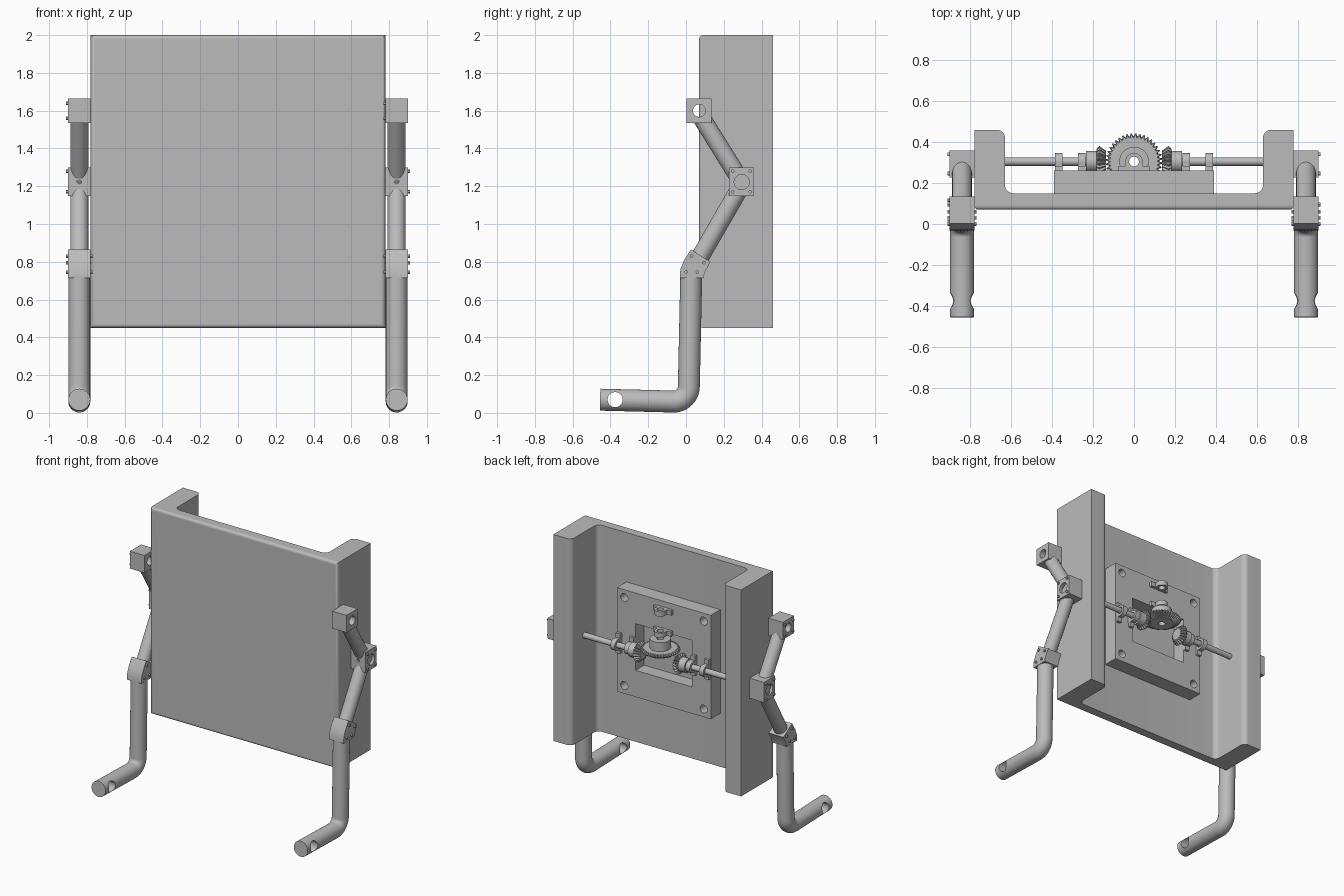
import bpy, bmesh, math
from mathutils import Vector

if "Cube" in bpy.data.objects:
    bpy.data.objects.remove(bpy.data.objects["Cube"])

grey = bpy.data.materials.new("plain grey")
grey.use_nodes = True
grey.diffuse_color = (0.5, 0.5, 0.5, 1)
grey.node_tree.nodes["Principled BSDF"].inputs["Base Color"].default_value = (0.5, 0.5, 0.5, 1)


def finish(name, bm):
    bmesh.ops.recalc_face_normals(bm, faces=bm.faces)
    mesh = bpy.data.meshes.new(name)
    bm.to_mesh(mesh)
    bm.free()
    mesh.materials.append(grey)
    obj = bpy.data.objects.new(name, mesh)
    bpy.context.collection.objects.link(obj)
    smooth(obj)
    return obj


def activate(obj):
    bpy.ops.object.select_all(action='DESELECT')
    obj.select_set(True)
    bpy.context.view_layer.objects.active = obj


def smooth(obj):
    activate(obj)
    bpy.ops.object.shade_smooth_by_angle(angle=math.radians(30))


def loft(name, rings):
    """Closed solid through a list of equal-length rings of points."""
    bm = bmesh.new()
    rows = [[bm.verts.new(p) for p in ring] for ring in rings]
    n = len(rows[0])
    for a, b in zip(rows, rows[1:]):
        for i in range(n):
            bm.faces.new((a[i], a[(i + 1) % n], b[(i + 1) % n], b[i]))
    bm.faces.new(rows[0])
    bm.faces.new(rows[-1])
    return finish(name, bm)


def box(name, x, y, z):
    return loft(name, [[(x[0], v, w), (x[1], v, w), (x[1], v, u), (x[0], v, u)]
                       for v in y for w, u in [z]])


def side_prism(name, x, outline):
    return loft(name, [[(v, a, b) for a, b in outline] for v in x])


def tube(name, path, r, n=40):
    """Round bar swept along a path."""
    pts = [Vector(p) for p in path]
    rings = []
    for i, p in enumerate(pts):
        t = (pts[min(i + 1, len(pts) - 1)] - pts[max(i - 1, 0)]).normalized()
        u = Vector((0, 1, 0)) if abs(t.x) > 0.9 else Vector((1, 0, 0))
        v = t.cross(u)
        rings.append([p + r * (u * math.cos(k * math.tau / n) + v * math.sin(k * math.tau / n))
                      for k in range(n)])
    return loft(name, rings)


def boolean(obj, other, mode='DIFFERENCE'):
    mod = obj.modifiers.new("cut", 'BOOLEAN')
    mod.operation, mod.object, mod.solver = mode, other, 'EXACT'
    activate(obj)
    bpy.ops.object.modifier_apply(modifier=mod.name)
    bpy.data.objects.remove(other)
    smooth(obj)


def arc(cx, cy, r, a0, a1, n=8):
    return [(cx + r * math.cos(math.radians(a0 + (a1 - a0) * i / n)),
             cy + r * math.sin(math.radians(a0 + (a1 - a0) * i / n))) for i in range(n + 1)]


def gear(name, centre, axis, teeth, sections):
    """Toothed bevel wheel; sections are (offset, root radius, tip radius)."""
    c, w = Vector(centre), Vector(axis)
    u = Vector((0, 1, 0))
    v = w.cross(u)
    rings = []
    for off, root, tip in sections:
        ring = []
        for k in range(teeth * 4):
            r, a = (root if k % 4 < 2 else tip), k * math.tau / (teeth * 4)
            ring.append(c + w * off + r * (u * math.cos(a) + v * math.sin(a)))
        rings.append(ring)
    return loft(name, rings)


# Channel-shaped back panel with rounded flanges
half = [(0.78, 0.07), (0.78, 0.46)] + arc(0.67, 0.42, 0.04, 90, 180) + arc(0.59, 0.19, 0.04, 0, -90)
outline = half + [(-x, y) for x, y in reversed(half)]
panel = loft("panel", [[(x, y, z) for x, y in outline] for z in (0.45, 2.0)])
bm = bmesh.new()
bm.from_mesh(panel.data)
front = [e for e in bm.edges if all(v.co.y < 0.08 for v in e.verts)]
bmesh.ops.bevel(bm, geom=front, offset=0.02, segments=4, profile=0.5, affect='EDGES')
bm.to_mesh(panel.data)
bm.free()
smooth(panel)

# Mounting plate with pocket and corner holes
SY, SZ, PZ = 0.305, 1.225, 1.24
plate = box("mounting_plate", (-0.39, 0.39), (0.149, 0.262), (PZ - 0.39, PZ + 0.39))
boolean(plate, box("pocket", (-0.235, 0.235), (0.16, 0.4), (1.05, 1.40)))
for x in (-0.33, 0.33):
    for z in (-0.33, 0.33):
        boolean(plate, tube("hole", [(x, 0.16, PZ + z), (x, 0.4, PZ + z)], 0.03))

# Crown gear with hub, bored through
crown = gear("crown_gear", (0, SY, 0), (0, 0, 1), 40,
             [(1.258, 0.08, 0.09), (1.287, 0.125, 0.138), (1.303, 0.116, 0.128)])
boolean(crown, tube("hub", [(0, SY, 1.29), (0, SY, 1.37)], 0.072), 'UNION')
boolean(crown, tube("bore", [(0, SY, 1.1), (0, SY, 1.5)], 0.024))


def bearing(name, centre, along):
    """Pillow block: ring on a foot, with two screw ears."""
    c, d = Vector(centre), Vector(along)
    e = Vector((0, 0, 1)) if d.x else Vector((1, 0, 0))

    def block(h, l, y0, y1):
        a, b = c - d * h - e * l, c + d * h + e * l
        return box("block", (min(a.x, b.x), max(a.x, b.x)), (y0, y1), (min(a.z, b.z), max(a.z, b.z)))
    ring = tube(name, [c - d * 0.018, c + d * 0.018], 0.042)
    boolean(ring, block(0.0179, 0.041, 0.261, SY - 0.005), 'UNION')
    boolean(ring, block(0.0178, 0.075, 0.2605, 0.283), 'UNION')
    boolean(ring, tube("bore", [c - d * 0.1, c + d * 0.1], 0.024))


bearing("lower_hub_bearing", (0, SY, 1.41), (0, 0, 1))
bearing("upper_hub_bearing", (0, SY, 1.57), (0, 0, 1))

for s, side in ((1, "left"), (-1, "right")):
    # Drive shaft, pinion and bearings
    tube(side + "_shaft", [(s * 0.19, SY, SZ), (s * 0.87, SY, SZ)], 0.021)
    pinion = gear(side + "_pinion", (0, SY, SZ), (s, 0, 0), 20,
                  [(0.137, 0.042, 0.053), (0.17, 0.062, 0.077), (0.182, 0.052, 0.064)])
    boolean(pinion, tube("hub", [(s * 0.175, SY, SZ), (s * 0.235, SY, SZ)], 0.052), 'UNION')
    bearing(side + "_inner_bearing", (s * 0.255, SY, SZ), (1, 0, 0))
    bearing(side + "_outer_bearing", (s * 0.368, SY, SZ), (1, 0, 0))

    # Bent lower leg with cross hole near the tip
    X = s * 0.84
    bend = [(X, y, z) for y, z in arc(-0.065, 0.14, 0.08, -90, 0, 12)]
    leg = tube(side + "_lower_leg", [(X, -0.455, 0.07)] + bend + [(X, 0.028, 0.74)], 0.058)
    boolean(leg, tube("hole", [(X - 0.1, -0.375, 0.07), (X + 0.1, -0.375, 0.07)], 0.04))

    # Knee, elbow and shoulder blocks
    xs = (X - 0.06, X + 0.06)
    side_prism(side + "_knee", xs, [(-0.032, 0.715), (-0.03, 0.76), (-0.012, 0.805), (0.026, 0.865),
                                    (0.13, 0.80), (0.1, 0.745), (0.092, 0.715)])
    elbow = box(side + "_elbow", xs, (0.227, 0.36), (1.148, 1.30))
    boolean(elbow, tube("recess", [(X + s * 0.04, 0.295, SZ - 0.003), (X + s * 0.1, 0.295, SZ - 0.003)], 0.04))
    boolean(elbow, tube("pin_hole", [(X, 0.2, SZ), (X, 0.26, SZ)], 0.012))
    shoulder = box(side + "_shoulder", xs, (0.003, 0.135), (1.535, 1.665))
    upper = tube(side + "_upper_arm", [(X, 0.28, 1.245), (X, 0.075, 1.575)], 0.048)
    for part in (shoulder, upper):
        boolean(part, tube("hole", [(X - 0.1, 0.07, 1.60), (X + 0.1, 0.07, 1.60)], 0.033))
    tube(side + "_forearm", [(X, 0.06, 0.80), (X, 0.285, 1.19)], 0.048)

    # Screw heads on the block faces
    spots = [(0.247, 1.17), (0.34, 1.17), (0.247, 1.28), (0.34, 1.28),
             (0, 0.745), (0.06, 0.745), (0.03, 0.83), (0.095, 0.795)]
    for i, (y, z) in enumerate(spots):
        tube(f"{side}_screw_{i}", [(X - 0.07, y, z), (X + 0.07, y, z)], 0.009, 12)
    for i, (y, z) in enumerate([(0.022, 1.56), (0.116, 1.56), (0.022, 1.64), (0.116, 1.64)]):
        tube(f"{side}_shoulder_screw_{i}", [(X - 0.07, y, z), (X, y, z)], 0.009, 12)
